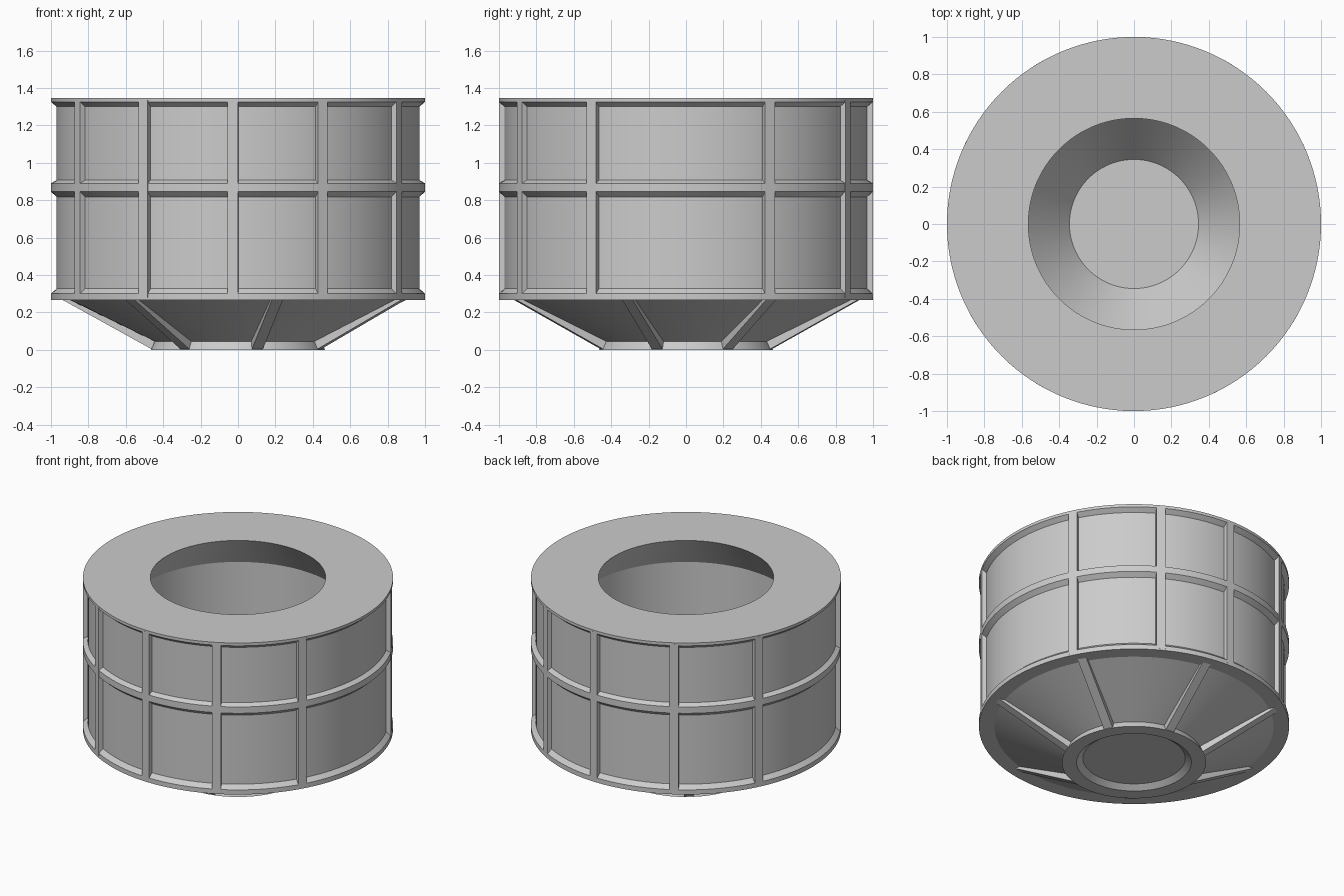
import bpy, bmesh, math
from mathutils import Matrix, Vector

cube = bpy.data.objects.get("Cube")
if cube:
    bpy.data.objects.remove(cube, do_unlink=True)

SEGMENTS = 128

grey = bpy.data.materials.new("plain grey")
grey.use_nodes = True
colour = (0.6, 0.6, 0.6, 1)
grey.diffuse_color = colour
grey.node_tree.nodes["Principled BSDF"].inputs["Base Color"].default_value = colour


def finish(bm, name):
    bmesh.ops.recalc_face_normals(bm, faces=bm.faces)
    mesh = bpy.data.meshes.new(name)
    bm.to_mesh(mesh)
    bm.free()
    mesh.materials.append(grey)
    obj = bpy.data.objects.new(name, mesh)
    bpy.context.collection.objects.link(obj)
    return obj


def lathe(name, profile):
    """Turn a list of (radius, height) points round the z axis."""
    bm = bmesh.new()
    verts = [bm.verts.new((r, 0, z)) for r, z in profile]
    edges = [bm.edges.new(pair) for pair in zip(verts, verts[1:])]
    bmesh.ops.spin(bm, geom=verts + edges, axis=(0, 0, 1), cent=(0, 0, 0),
                   angle=math.tau, steps=SEGMENTS, use_duplicate=False)
    bmesh.ops.remove_doubles(bm, verts=bm.verts, dist=0.0005)
    obj = finish(bm, name)
    bpy.ops.object.select_all(action='DESELECT')
    obj.select_set(True)
    bpy.context.view_layer.objects.active = obj
    bpy.ops.object.shade_smooth_by_angle(angle=math.radians(25))
    return obj


def radial_ribs(name, section, width, angles):
    """Extrude an (r, z) section sideways and set a copy at each angle."""
    bm = bmesh.new()
    for angle in angles:
        turn = Matrix.Rotation(math.radians(angle), 4, 'Z')
        face = bm.faces.new([bm.verts.new(turn @ Vector((r, -width / 2, z)))
                             for r, z in section])
        side = bmesh.ops.extrude_face_region(bm, geom=[face])["geom"]
        bmesh.ops.translate(bm, vec=turn @ Vector((0, width, 0)),
                            verts=[v for v in side if isinstance(v, bmesh.types.BMVert)])
    return finish(bm, name)


# Hollow drum: foot, cone, wall with three chamfered hoops, lid and inner well
foot = [(0, 0.03), (0.33, 0.03), (0.37, 0), (0.465, 0), (0.445, 0.045)]
cone = [(0.9, 0.267)]
lower_hoop = [(1, 0.267), (1, 0.3), (0.97, 0.327)]
middle_hoop = [(0.97, 0.818), (1, 0.845), (1, 0.89), (0.97, 0.907)]
upper_hoop = [(0.97, 1.3), (1, 1.325), (1, 1.345)]
well = [(0.565, 1.345), (0.72, 1.12), (0.72, 0.5), (0.345, 0.05), (0, 0.05)]
lathe("drum", foot + cone + lower_hoop + middle_hoop + upper_hoop + well)

# Upright ribs on the wall, with a wide bay on each side
radial_ribs("wall_ribs", [(0.94, 0.28), (1, 0.28), (1, 1.335), (0.94, 1.335)], 0.058,
            [26.7, 60, 88.4, 120.6, 153, 210.8, 239.5, 268.4, 297, 329.6])

# Seven sloping ribs under the cone
radial_ribs("cone_ribs", [(0.42, 0.06), (0.44, 0.004), (0.462, 0.004), (0.94, 0.268), (0.88, 0.285)],
            0.06, [-19.5, 29, 80, 127, 177, 232, 283])
